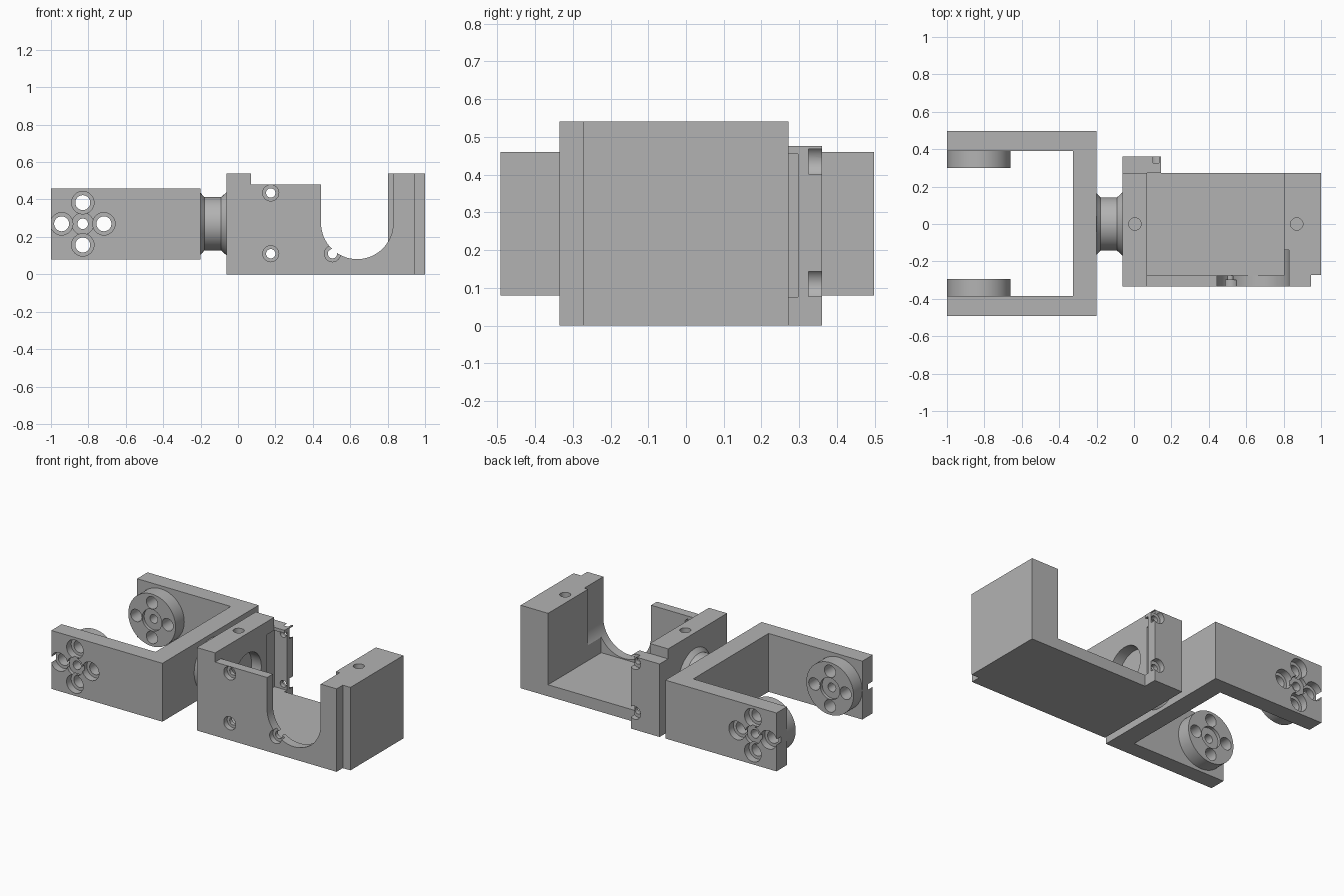
import bpy, bmesh, math
from mathutils import Matrix

if "Cube" in bpy.data.objects:
    bpy.data.objects.remove(bpy.data.objects["Cube"])

grey = bpy.data.materials.new("plain grey")
grey.diffuse_color = (0.45, 0.45, 0.45, 1)
grey.use_nodes = True
grey.node_tree.nodes["Principled BSDF"].inputs["Base Color"].default_value = grey.diffuse_color
AXES = {'x': Matrix.Rotation(math.pi / 2, 4, 'Y'),
        'y': Matrix.Rotation(-math.pi / 2, 4, 'X'),
        'z': Matrix.Identity(4)}


def new_object(name, bm):
    bmesh.ops.recalc_face_normals(bm, faces=bm.faces[:])
    mesh = bpy.data.meshes.new(name)
    bm.to_mesh(mesh)
    bm.free()
    mesh.materials.append(grey)
    ob = bpy.data.objects.new(name, mesh)
    bpy.context.collection.objects.link(ob)
    return ob


def box(name, x0, x1, y0, y1, z0, z1):
    bm = bmesh.new()
    bmesh.ops.create_cube(bm, size=1)
    for v in bm.verts:
        v.co = ((x0 + x1) / 2 + v.co.x * (x1 - x0),
                (y0 + y1) / 2 + v.co.y * (y1 - y0),
                (z0 + z1) / 2 + v.co.z * (z1 - z0))
    return new_object(name, bm)


def lathe(name, axis, centre, profile, n=48):
    """Solid of revolution; profile is (distance along axis, radius)."""
    bm = bmesh.new()
    rings = []
    for d, r in profile:
        rings.append([bm.verts.new((r * math.cos(2 * math.pi * i / n),
                                    r * math.sin(2 * math.pi * i / n), d)) for i in range(n)])
    for a, b in zip(rings, rings[1:]):
        for i in range(n):
            j = (i + 1) % n
            bm.faces.new((a[i], a[j], b[j], b[i]))
    bm.faces.new(rings[0])
    bm.faces.new(rings[-1])
    bm.transform(Matrix.Translation(centre) @ AXES[axis])
    return new_object(name, bm)


def cyl(axis, centre, r, d0, d1, n=32, name="cutter"):
    return lathe(name, axis, centre, [(d0, r), (d1, r)], n)


def cut(target, *cutters):
    for c in cutters:
        mod = target.modifiers.new("cut", 'BOOLEAN')
        mod.operation, mod.solver, mod.object = 'DIFFERENCE', 'EXACT', c
        bpy.context.view_layer.objects.active = target
        bpy.ops.object.modifier_apply(modifier=mod.name)
        bpy.data.objects.remove(c)


def finish(ob):
    bpy.ops.object.select_all(action='DESELECT')
    ob.select_set(True)
    bpy.context.view_layer.objects.active = ob
    bpy.ops.object.shade_smooth_by_angle(angle=math.radians(30))


def cutbox(*dims):
    return box("cutter", *dims)


# Yoke: a block hollowed into a U
ARM_X, MID_Z = -0.83, 0.27
yoke = box("yoke", -1.0, -0.2, -0.492, 0.498, 0.08, 0.46)
cut(yoke, cutbox(-1.5, -0.325, -0.385, 0.39, -0.5, 1))

# Round horn on the inside of each arm
horns = [cyl('y', (ARM_X, 0, MID_Z), 0.17, -0.386, -0.295, 64, "front_horn"),
         cyl('y', (ARM_X, 0, MID_Z), 0.17, 0.30, 0.391, 64, "back_horn")]

# Screw holes through arms and horns, counterbored from outside
for i in range(4):
    px = ARM_X + 0.113 * math.cos(i * math.pi / 2)
    pz = MID_Z + 0.113 * math.sin(i * math.pi / 2)
    cut(yoke, cyl('y', (px, 0, pz), 0.04, -1, 1),
        cyl('y', (px, 0, pz), 0.06, -1, -0.445),
        cyl('y', (px, 0, pz), 0.06, 0.451, 1))
    for h in horns:
        cut(h, cyl('y', (px, 0, pz), 0.04, -1, 1))
axle = (ARM_X, 0, MID_Z)
cut(yoke, cyl('y', axle, 0.028, -1, 1),
    cyl('y', axle, 0.058, -1, -0.47), cyl('y', axle, 0.058, 0.476, 1))
for h in horns:
    cut(h, cyl('y', axle, 0.028, -1, 1), cyl('y', axle, 0.07, -0.315, 0.32))

# Flared collar between yoke and housing
collar = lathe("collar", 'x', (0, 0, MID_Z),
               [(-0.2, 0.165), (-0.18, 0.143), (-0.09, 0.143), (-0.06, 0.17)], 64)

# Housing: block carved into tray, front plate, end walls and rear flange
body = box("housing", -0.062, 1.0, -0.335, 0.36, 0, 0.54)
cut(body,
    cutbox(0.145, 2, 0.272, 1, -1, 1),             # behind the tray
    cutbox(-1, 0.3, 0.272, 1, 0.475, 1),           # above rear flange
    cutbox(0.07, 0.803, -0.275, 0.272, 0.075, 1),  # tray cavity
    cutbox(0.07, 0.6, -1, -0.2, 0.48, 1),          # front plate top
    cutbox(0.945, 2, -1, -0.272, -1, 1),           # corner step
    cutbox(0.055, 0.3, 0.2, 0.297, 0.075, 0.455))  # flange pocket

# U-shaped opening in the front plate
bm = bmesh.new()
ux, uz, ur = 0.637, 0.274, 0.193
outline = [(ux - ur, 1), (ux + ur, 1)]
outline += [(ux + ur * math.cos(a), uz + ur * math.sin(a))
            for a in [-math.pi * k / 32 for k in range(33)]]
face = bm.faces.new([bm.verts.new((x, -1, z)) for x, z in outline])
ext = bmesh.ops.extrude_face_region(bm, geom=[face])
for g in ext["geom"]:
    if isinstance(g, bmesh.types.BMVert):
        g.co.y = -0.14
cut(body, new_object("cutter", bm))

# Front plate screws, rear flange screws, top screws, bearing recess
for x, z in ((0.175, 0.11), (0.175, 0.435), (0.505, 0.11)):
    cut(body, cyl('y', (x, 0, z), 0.025, -1, -0.1),
        cyl('y', (x, 0, z), 0.043, -1, -0.30))
for z in (0.11, 0.435):
    cut(body, cyl('y', (0.118, 0, z), 0.022, 0.1, 1),
        cyl('y', (0.118, 0, z), 0.043, 0.325, 1))
for x in (0.005, 0.87):
    cut(body, cyl('z', (x, 0, 0), 0.033, 0.45, 1))
cut(body, cyl('x', (0, 0, MID_Z), 0.14, 0.0, 0.2, 48))

for ob in [yoke, collar, body] + horns:
    finish(ob)
